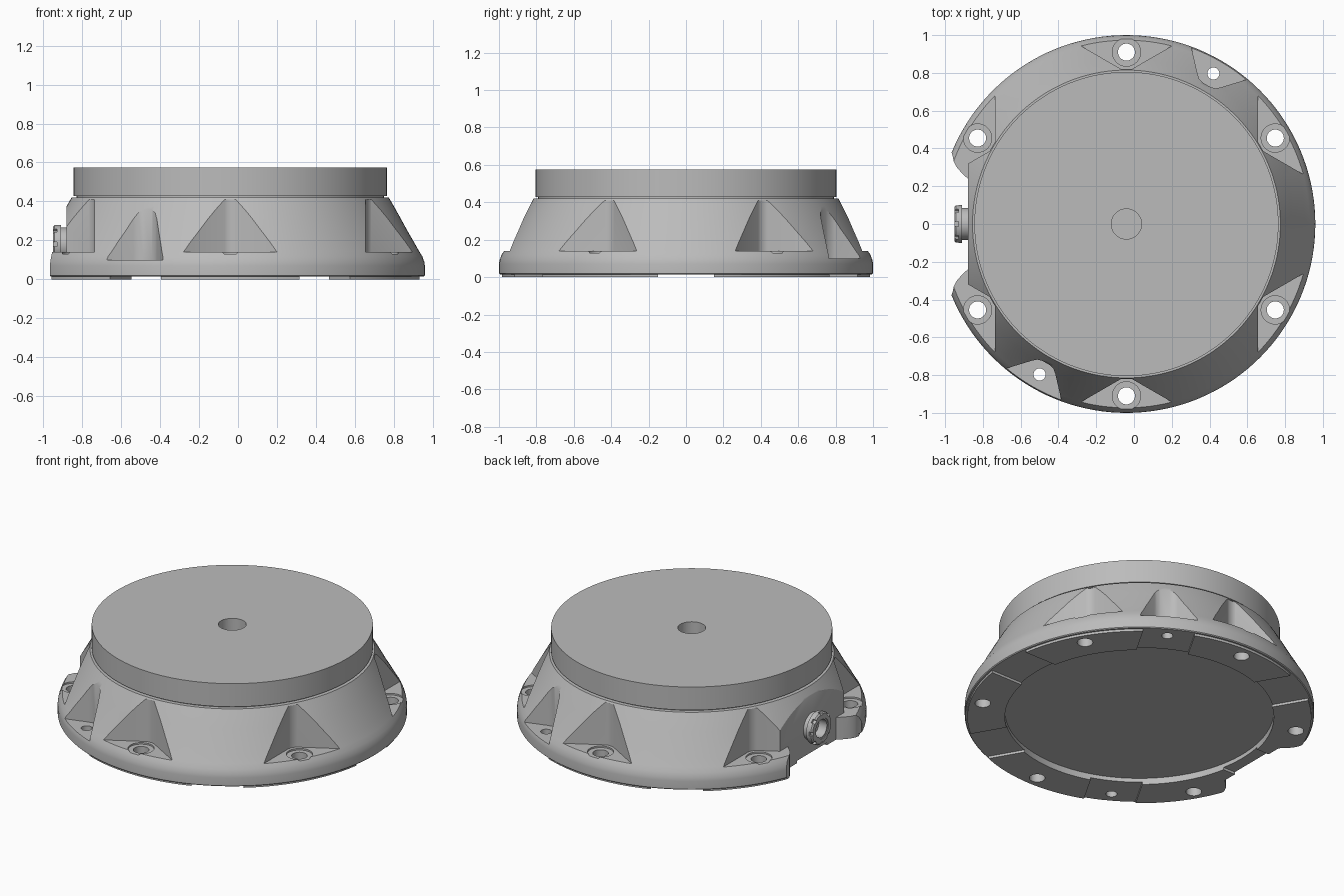
import bpy, bmesh, math
from mathutils import Matrix, Vector

if "Cube" in bpy.data.objects:
    bpy.data.objects.remove(bpy.data.objects["Cube"])

AXIS_X = -0.04
grey = bpy.data.materials.new("light_grey")
grey.use_nodes = True
grey.diffuse_color = (0.5, 0.5, 0.5, 1)
grey.node_tree.nodes["Principled BSDF"].inputs["Base Color"].default_value = (0.5, 0.5, 0.5, 1)


def finish(bm, name):
    bmesh.ops.remove_doubles(bm, verts=bm.verts, dist=1e-5)
    bmesh.ops.recalc_face_normals(bm, faces=bm.faces)
    mesh = bpy.data.meshes.new(name)
    bm.to_mesh(mesh)
    bm.free()
    mesh.materials.append(grey)
    obj = bpy.data.objects.new(name, mesh)
    bpy.context.collection.objects.link(obj)
    return obj


def lathe(name, profile, closed=False, steps=144):
    """Revolve (radius, height) points around the housing axis."""
    bm = bmesh.new()
    verts = [bm.verts.new((r, 0, z)) for r, z in profile]
    edges = [bm.edges.new(p) for p in zip(verts, verts[1:])]
    if closed:
        edges.append(bm.edges.new((verts[-1], verts[0])))
    bmesh.ops.spin(bm, geom=verts + edges, cent=(0, 0, 0), axis=(0, 0, 1),
                   angle=math.tau, steps=steps)
    bmesh.ops.translate(bm, verts=bm.verts, vec=(AXIS_X, 0, 0))
    return finish(bm, name)


def prism(points, z0, z1, angle=0.0):
    """Vertical prism cutter; points are (outward, sideways) from the axis."""
    bm = bmesh.new()
    face = bm.faces.new([bm.verts.new((u, v, z0)) for u, v in points])
    ext = bmesh.ops.extrude_face_region(bm, geom=[face])
    top = [g for g in ext["geom"] if isinstance(g, bmesh.types.BMVert)]
    bmesh.ops.translate(bm, verts=top, vec=(0, 0, z1 - z0))
    bm.transform(Matrix.Translation((AXIS_X, 0, 0)) @ Matrix.Rotation(math.radians(angle), 4, "Z"))
    return finish(bm, "cutter")


def circle(r, u=0.0, n=32):
    return [(u + r * math.cos(math.tau * i / n), r * math.sin(math.tau * i / n)) for i in range(n)]


def mirrored(points):
    return points + [(u, -v) for u, v in reversed(points)]


def cut(obj, cutter):
    mod = obj.modifiers.new("cut", "BOOLEAN")
    mod.operation = "DIFFERENCE"
    mod.solver = "EXACT"
    mod.object = cutter
    bpy.context.view_layer.objects.active = obj
    bpy.ops.object.modifier_apply(modifier=mod.name)
    bpy.data.objects.remove(cutter)


# Flared housing with a recessed underside, and the drum on top
housing = lathe("housing", [
    (0, 0.04), (0.77, 0.04), (0.77, 0.015), (0.995, 0.015), (1, 0.02), (1, 0.07),
    (0.997, 0.09), (0.987, 0.118), (0.97, 0.145), (0.945, 0.19), (0.91, 0.25),
    (0.872, 0.32), (0.838, 0.38), (0.815, 0.42), (0.79, 0.42), (0.79, 0.43), (0, 0.43)])
drum = lathe("top_drum", [(0, 0.429), (0.805, 0.429), (0.805, 0.575), (0, 0.575)])
cut(drum, prism(circle(0.08, n=48), 0.45, 0.7))

# Contact pads under the flange, split by six parallel slots
pads = lathe("base_pads", [(0.77, 0), (0.985, 0), (0.985, 0.015), (0.77, 0.015)], closed=True)
for i in range(6):
    cut(pads, prism(mirrored([(0.5, 0.15), (1.2, 0.15)]), -0.1, 0.1, i * 60))

# Bolt pockets: V shaped walls, flat floor, spot face and through hole
vee = mirrored([(0.815, 0.012), (0.82, 0.028), (1.2, 0.686)])
for i in range(6):
    a = 30 + i * 60
    cut(housing, prism(vee, 0.14, 0.41, a))
    cut(housing, prism(circle(0.075, 0.91), 0.13, 0.2, a))
    for part in (housing, pads):
        cut(part, prism(circle(0.045, 0.91), -0.1, 0.3, a))

# Two small dowel pockets with rounded ends
dowel = mirrored([(0.85, 0.025), (0.858, 0.05), (0.875, 0.07), (1.1, 0.28)])
for a in (60, 240):
    cut(housing, prism(dowel, 0.1, 0.41, a))
    cut(housing, prism(circle(0.032, 0.92), -0.1, 0.3, a))

# Connector bay: flat wall and rounded cut-out through the flange
bay = mirrored([(0.84, 0.24), (0.87, 0.268), (0.898, 0.3), (0.914, 0.33), (0.92, 0.36),
                (0.925, 0.375), (1.2, 0.4)])
for part in (housing, pads):
    cut(part, prism(bay, -0.1, 0.5, 180))
cut(housing, prism(mirrored([(0.84, 0.36), (1.2, 0.36)]), 0.14, 0.41, 180))

# Cable connector: notched collar and inner sleeve, pointing to -x
collar = lathe("connector_collar", [(0.065, 0.03), (0.1, 0.03), (0.1, 0.062), (0.092, 0.07),
                                    (0.065, 0.07)], closed=True, steps=48)
for i in range(8):
    cut(collar, prism(mirrored([(0.085, 0.012), (0.13, 0.012)]), 0.05, 0.1, i * 45))
sleeve = lathe("connector_sleeve", [(0, 0.01), (0.055, 0.01), (0.055, 0.066), (0.066, 0.066),
                                    (0.066, 0.032), (0.085, 0.032), (0.085, -0.01), (0, -0.01)], steps=48)
for part in (collar, sleeve):
    part.data.transform(Matrix.Translation((-0.88, 0, 0.18))
                        @ Matrix.Rotation(-math.pi / 2, 4, "Y")
                        @ Matrix.Translation((-AXIS_X, 0, 0)))

# Smooth curved walls, keep machined edges sharp
for part in (housing, drum, pads, collar, sleeve):
    bpy.ops.object.select_all(action="DESELECT")
    part.select_set(True)
    bpy.context.view_layer.objects.active = part
    bpy.ops.object.shade_smooth_by_angle(angle=math.radians(30))
